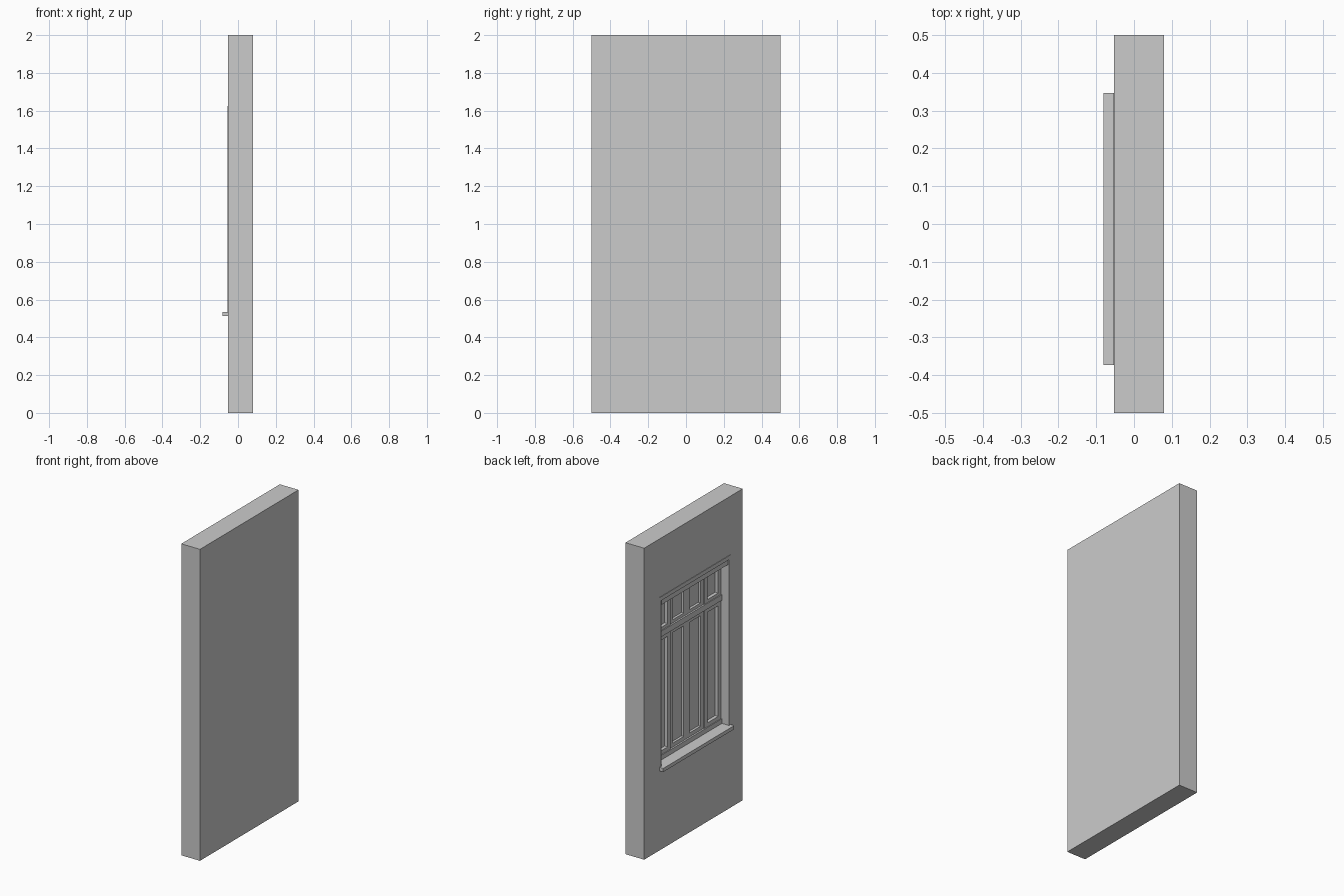
import bpy, bmesh

if "Cube" in bpy.data.objects:
    bpy.data.objects.remove(bpy.data.objects["Cube"])

WALL_X0, WALL_X1 = -0.053, 0.08          # window side and plain side of the wall
Y0, Y1, Z0, Z1 = -0.357, 0.327, 0.535, 1.60   # window opening
GLASS_X = 0.022                          # back of the recess


def box(name, x, y, z):
    """Axis-aligned box from three (min, max) pairs."""
    bm = bmesh.new()
    bmesh.ops.create_cube(bm, size=1)
    for v in bm.verts:
        v.co = [r[0] + (c + 0.5) * (r[1] - r[0]) for c, r in zip(v.co, (x, y, z))]
    return finish(name, bm)


def finish(name, bm):
    bmesh.ops.recalc_face_normals(bm, faces=bm.faces)
    me = bpy.data.meshes.new(name)
    bm.to_mesh(me)
    bm.free()
    ob = bpy.data.objects.new(name, me)
    bpy.context.collection.objects.link(ob)
    return ob


# wall slab with a window recess pushed into its left face
bm = bmesh.new()
bmesh.ops.create_cube(bm, size=1)
for v in bm.verts:
    v.co.x = WALL_X0 if v.co.x < 0 else WALL_X1
    v.co.z = 0 if v.co.z < 0 else 2
bm.normal_update()
face = min(bm.faces, key=lambda f: f.normal.x)
bmesh.ops.inset_region(bm, faces=[face], thickness=0.1)
for v in face.verts:
    v.co.y = Y0 if v.co.y < 0 else Y1
    v.co.z = Z0 if v.co.z < 1 else Z1
pane = bmesh.ops.extrude_discrete_faces(bm, faces=[face])["faces"][0]
for v in pane.verts:
    v.co.x = GLASS_X
finish("wall", bm)

# projecting sill and thin lintel strip
box("window_sill", (-0.081, WALL_X0), (-0.373, 0.347), (0.512, 0.535))
box("lintel_strip", (-0.056, WALL_X0), (-0.373, 0.347), (1.60, 1.625))

# thin lining along both jambs
for name, a, b in (("jamb_lining_right", Y0 - 0.004, Y0), ("jamb_lining_left", Y1, Y1 + 0.004)):
    box(name, (-0.056, WALL_X0), (a, b), (Z0, Z1))

# head rail near the wall face
box("head_rail", (-0.05, -0.03), (Y0, Y1), (1.567, Z1))

# horizontal frame rails: bottom, transom, top
for name, a, b in (("bottom_rail", Z0, 0.565), ("transom_rail", 1.325, 1.362), ("top_rail", 1.56, Z1)):
    box(name, (-0.005, GLASS_X), (Y0, Y1), (a, b))

# four sashes, the middle pair set slightly back, each with lower and upper lights
width = (Y1 - Y0) / 4
for i in range(4):
    a = Y0 + i * width
    b = a + width
    x = (0.0 if i in (0, 3) else 0.006, GLASS_X)
    for part, z in (("lower", (0.565, 1.325)), ("upper", (1.362, 1.56))):
        box(f"{part}_stile_{i}_a", x, (a, a + 0.03), z)
        box(f"{part}_stile_{i}_b", x, (b - 0.03, b), z)
    box(f"sash_foot_{i}", x, (a + 0.03, b - 0.03), (0.565, 0.59))
    box(f"sash_head_{i}", x, (a + 0.03, b - 0.03), (1.30, 1.325))
    box(f"upper_foot_{i}", x, (a + 0.03, b - 0.03), (1.362, 1.382))
